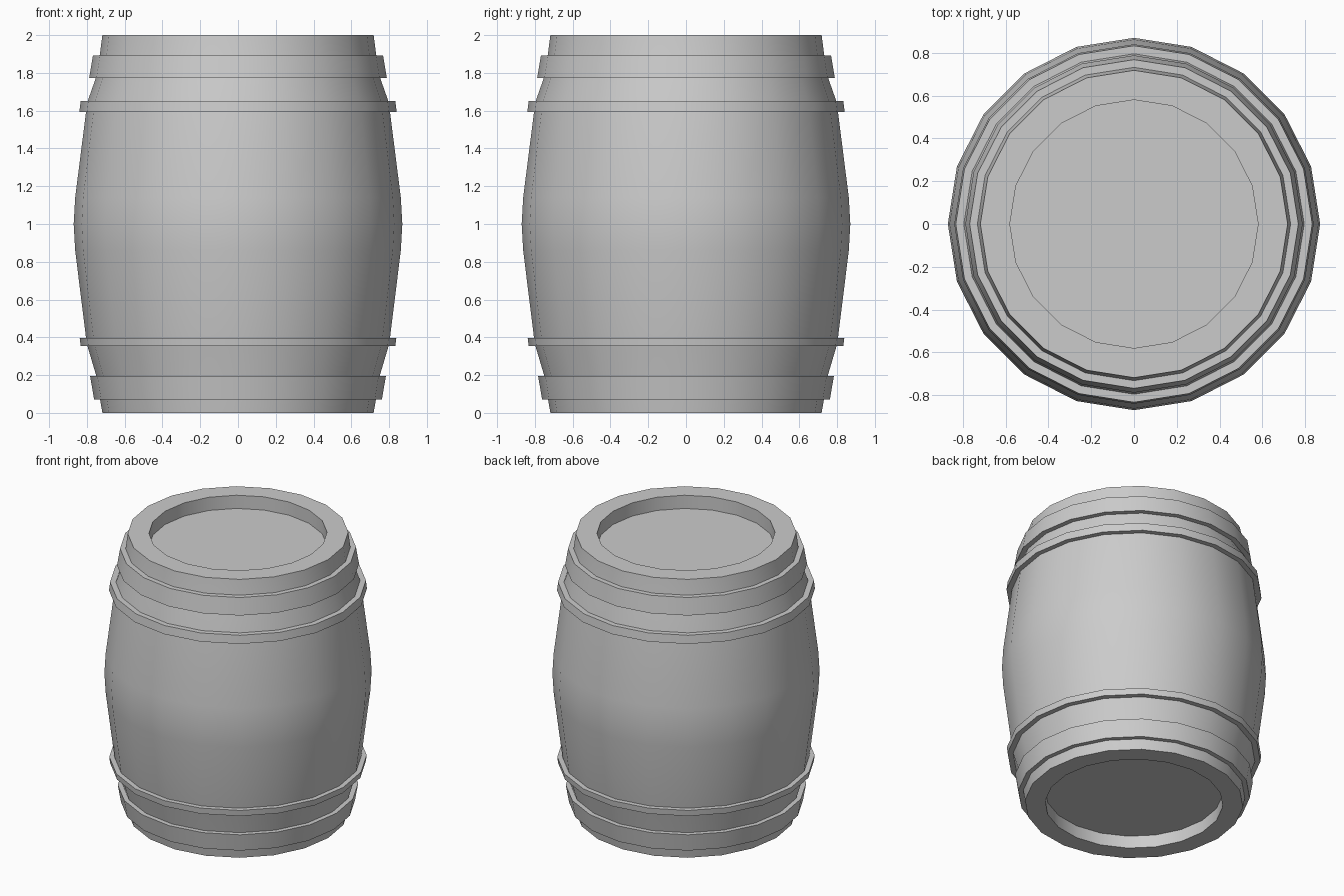
import bpy, math

if "Cube" in bpy.data.objects:
    bpy.data.objects.remove(bpy.data.objects["Cube"])

SIDES = 20


def lathe(name, profile, closed):
    """Spin (radius, z) points round z; open profiles get flat end caps."""
    verts = [(r * math.cos(2 * math.pi * i / SIDES), r * math.sin(2 * math.pi * i / SIDES), z)
             for r, z in profile for i in range(SIDES)]
    n = len(profile)
    faces = []
    for k in range(n if closed else n - 1):
        a, b = k * SIDES, (k + 1) % n * SIDES
        for i in range(SIDES):
            j = (i + 1) % SIDES
            faces.append((a + i, a + j, b + j, b + i))
    if not closed:
        faces.append(tuple(reversed(range(SIDES))))
        faces.append(tuple(range((n - 1) * SIDES, n * SIDES)))
    mesh = bpy.data.meshes.new(name)
    mesh.from_pydata(verts, [], faces)
    obj = bpy.data.objects.new(name, mesh)
    bpy.context.collection.objects.link(obj)
    bpy.ops.object.select_all(action='DESELECT')
    obj.select_set(True)
    bpy.context.view_layer.objects.active = obj
    bpy.ops.object.shade_smooth_by_angle(angle=math.radians(30))
    return obj


# Bulging body with recessed bottom and lid
lathe("barrel_body", [
    (0.585, 0.09), (0.585, 0), (0.718, 0), (0.73, 0.07), (0.75, 0.195),
    (0.796, 0.35), (0.805, 0.40), (0.862, 0.86), (0.87, 1.0), (0.862, 1.14),
    (0.805, 1.59), (0.796, 1.65), (0.752, 1.775), (0.732, 1.893), (0.718, 2.0),
    (0.58, 2.0), (0.58, 1.905)], False)

# Hoops: z low, z high, outer radius low/high, inner radius low/high
hoops = {
    "bottom_hoop": (0.072, 0.195, 0.762, 0.783, 0.725, 0.745),
    "lower_hoop": (0.353, 0.396, 0.833, 0.838, 0.79, 0.80),
    "upper_hoop": (1.593, 1.652, 0.84, 0.833, 0.80, 0.79),
    "top_hoop": (1.773, 1.893, 0.788, 0.768, 0.747, 0.727),
}
for name, (z0, z1, o0, o1, i0, i1) in hoops.items():
    lathe(name, [(i0, z0), (o0, z0), (o1, z1), (i1, z1)], True)
